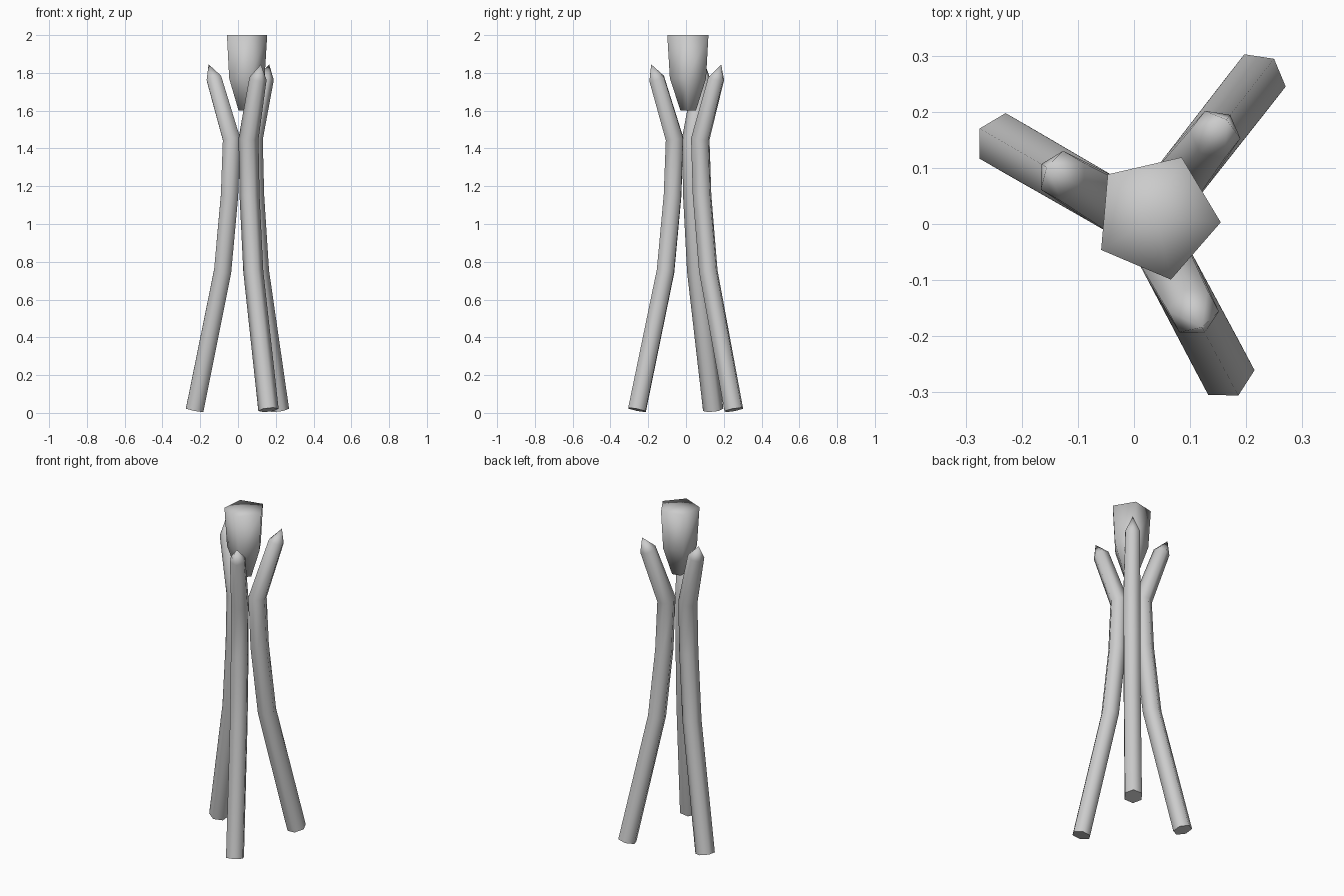
import bpy, bmesh, math
from mathutils import Vector

cube = bpy.data.objects.get("Cube")
if cube:
    bpy.data.objects.remove(cube)

grey = bpy.data.materials.new("plain_grey")
grey.use_nodes = True
colour = (0.6, 0.6, 0.6, 1)
grey.diffuse_color = colour
grey.node_tree.nodes["Principled BSDF"].inputs["Base Color"].default_value = colour


def loft(name, rings, start, end):
    """Skin a list of point rings, closing each end to a centre point."""
    bm = bmesh.new()
    loops = [[bm.verts.new(p) for p in ring] for ring in rings]
    n = len(loops[0])
    for low, high in zip(loops, loops[1:]):
        for i in range(n):
            j = (i + 1) % n
            bm.faces.new((low[i], low[j], high[j], high[i]))
    for loop, point in ((loops[0], start), (loops[-1], end)):
        centre = bm.verts.new(point)
        for i in range(n):
            bm.faces.new((loop[i], loop[(i + 1) % n], centre))
    bmesh.ops.recalc_face_normals(bm, faces=bm.faces)
    for f in bm.faces:
        f.smooth = True
    mesh = bpy.data.meshes.new(name)
    bm.to_mesh(mesh)
    bm.free()
    mesh.materials.append(grey)
    obj = bpy.data.objects.new(name, mesh)
    bpy.context.collection.objects.link(obj)
    return obj


# Bent leg profile: distance from the middle, height, radius
LEG = [(0.288, 0.016, 0.054), (0.117, 0.75, 0.053), (0.075, 1.15, 0.053),
       (0.063, 1.45, 0.053), (0.17, 1.77, 0.046)]
TIP = (0.203, 1.845)


def leg(name, x, y, angle):
    a = math.radians(angle)
    out = Vector((math.cos(a), math.sin(a), 0))
    side = Vector((-math.sin(a), math.cos(a), 0))
    up = Vector((0, 0, 1))
    base = Vector((x, y, 0))
    path = [base + out * r + up * z for r, z, _ in LEG]
    rings = []
    for i, (p, (_, _, radius)) in enumerate(zip(path, LEG)):
        # Mitre each ring across the bend
        tangent = Vector()
        if i > 0:
            tangent += (p - path[i - 1]).normalized()
        if i < len(path) - 1:
            tangent += (path[i + 1] - p).normalized()
        across = side.cross(tangent.normalized())
        rings.append([p + radius * (across * math.cos(t) + side * math.sin(t))
                      for t in (k * math.tau / 6 for k in range(6))])
    obj = loft(name, rings, path[0], base + out * TIP[0] + up * TIP[1])
    # Crisp flat foot
    for f in obj.data.polygons:
        if f.center.z < 0.1:
            f.use_smooth = False


leg("right_leg", 0.02, 0.0, 150)
leg("back_left_leg", 0.04, 0.026, 52)
leg("front_left_leg", 0.026, -0.005, -62)

# Five-sided tapered head held between the leg tips
cx, cy = 0.04, 0.013
head_rings = []
for z, radius in ((1.6, 0.043), (1.77, 0.101), (2.0, 0.115)):
    head_rings.append([(cx + radius * math.cos(t), cy + radius * math.sin(t), z)
                       for t in (math.radians(-5 + 72 * k) for k in range(5))])
loft("head", head_rings, (cx, cy, 1.6), (cx, cy, 2.0))
